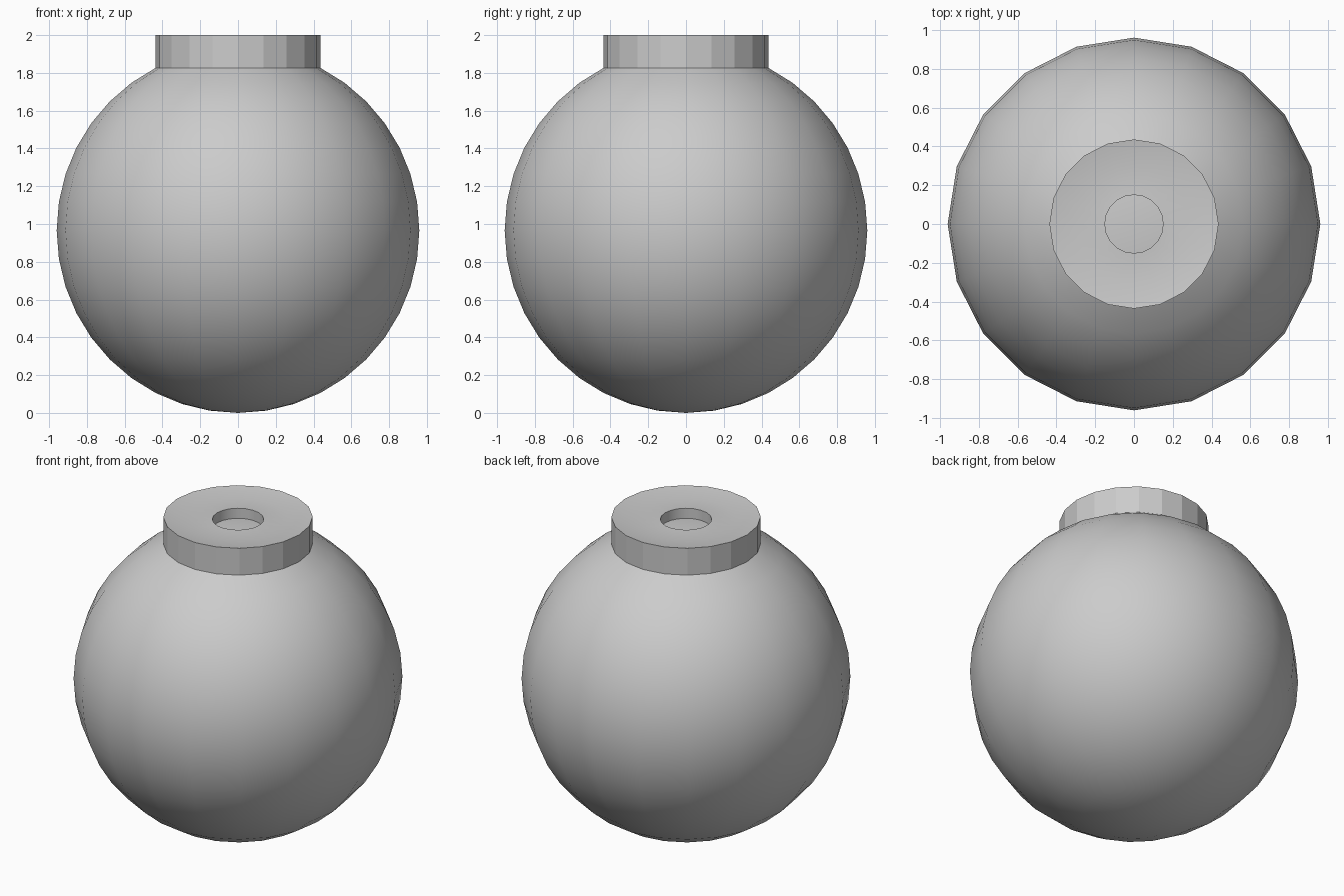
import bpy, bmesh, math

if "Cube" in bpy.data.objects:
    bpy.data.objects.remove(bpy.data.objects["Cube"])

SIDES, RINGS = 20, 20
R, RZ = 0.96, 0.966      # globe radius across and in height


def ball_point(k):
    """Radius and height of the k-th ring counted from the top pole."""
    a = math.pi * k / RINGS
    return R * math.sin(a), RZ + RZ * math.cos(a)


# Profile from the bottom pole up to the neck
profile = [ball_point(k) for k in range(RINGS, 2, -1)]
base = len(profile) - 1
r1, r2, r3 = (ball_point(k)[0] for k in (1, 2, 3))
# Neck wall, slightly dished top, then the hole and its floor
profile += [(r3, 2.0), (r2, 1.978), (r1, 1.985), ball_point(1), ball_point(0)]
flat_bands = {base}
sharp_rings = {base, base + 1, base + 3, base + 4}

bm = bmesh.new()
rings = []
for r, z in profile:
    if r < 1e-5:
        rings.append([bm.verts.new((0, 0, z))] * SIDES)
    else:
        rings.append([bm.verts.new((r * math.cos(2 * math.pi * i / SIDES),
                                    r * math.sin(2 * math.pi * i / SIDES), z))
                      for i in range(SIDES)])

# Skin between neighbouring rings
for b in range(len(rings) - 1):
    lo, hi = rings[b], rings[b + 1]
    for i in range(SIDES):
        j = (i + 1) % SIDES
        corners = list(dict.fromkeys((lo[i], lo[j], hi[j], hi[i])))
        face = bm.faces.new(corners)
        face.smooth = b not in flat_bands

# Crisp edges around the neck and hole
for k in sharp_rings:
    for i in range(SIDES):
        edge = bm.edges.get((rings[k][i], rings[k][(i + 1) % SIDES]))
        edge.smooth = False

bmesh.ops.recalc_face_normals(bm, faces=bm.faces)
mesh = bpy.data.meshes.new("round_body")
bm.to_mesh(mesh)
bm.free()
bpy.context.collection.objects.link(bpy.data.objects.new("round_body", mesh))
